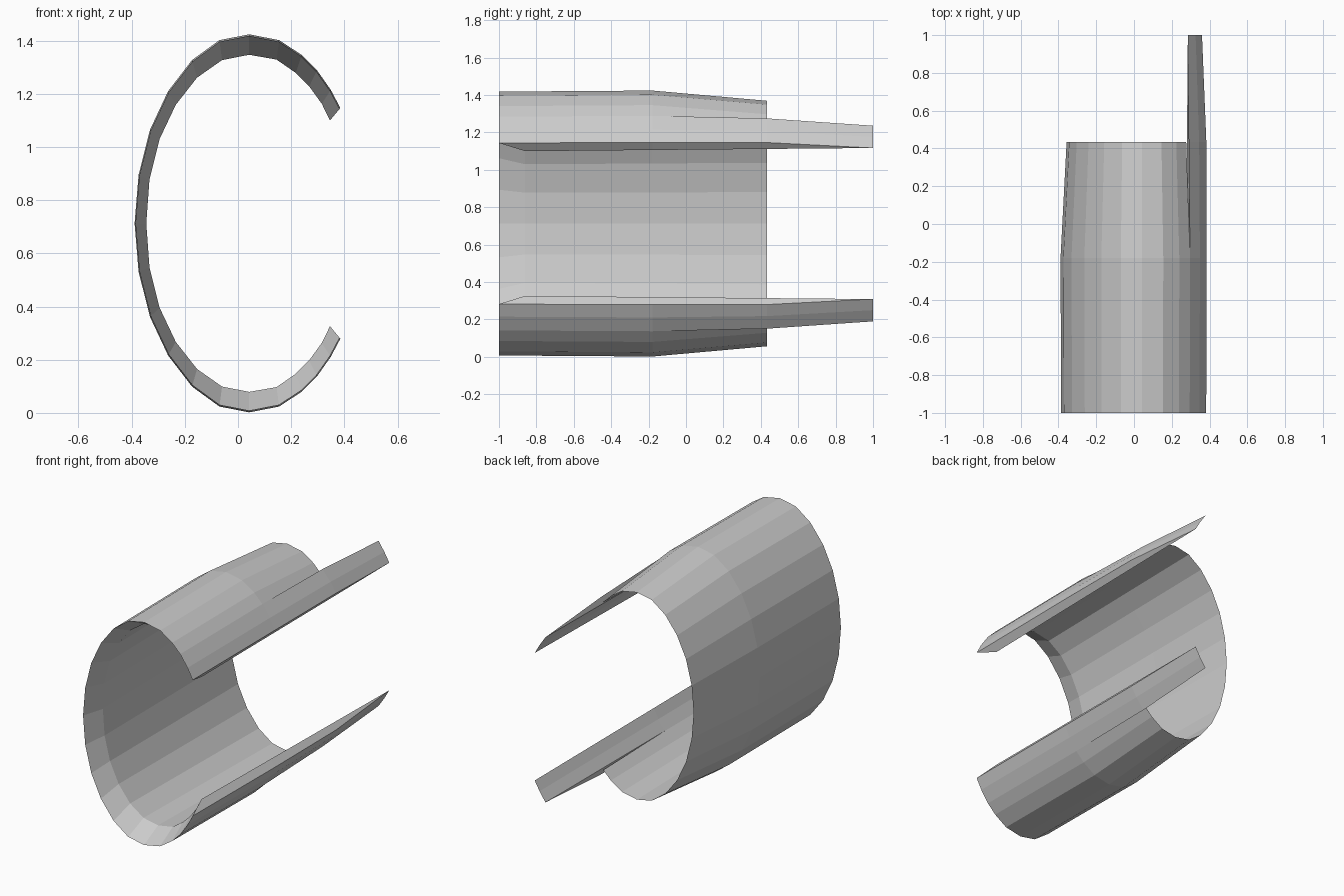
import bpy, bmesh

if "Cube" in bpy.data.objects:
    bpy.data.objects.remove(bpy.data.objects["Cube"])

MID = 0.713      # height of the mirror plane
CX = 0.03        # centre used for tapering
# Upper half profiles (x, z) from the open lip round to the closed side
OUTER = [(.385, 1.147), (.349, 1.215), (.297, 1.289), (.24, 1.346), (.155, 1.402),
         (.042, 1.424), (-.07, 1.402), (-.173, 1.327), (-.263, 1.21), (-.331, 1.065),
         (-.374, .895), (-.389, MID)]
INNER = [(.346, 1.10), (.315, 1.163), (.268, 1.228), (.217, 1.279), (.145, 1.329),
         (.042, 1.347), (-.06, 1.327), (-.154, 1.261), (-.234, 1.159), (-.295, 1.03),
         (-.333, .878), (-.345, MID)]
TAB_BACK = [(.36, 1.117), (.326, 1.176), (.285, 1.236)]
TAB_BEND = [(.383, 1.146), (.345, 1.208), (.29, 1.275)]
Y_FRONT, Y_LIP, Y_BEND, Y_END, Y_TAB = -1, -.86, -.18, .433, 1


def mirrored(half, shared=True):
    """Complete a half profile by reflecting it in height."""
    rest = half[:-1] if shared else half
    return half + [(x, 2 * MID - z) for x, z in reversed(rest)]


def scaled(profile, s):
    return [(CX + (x - CX) * s, MID + (z - MID) * s) for x, z in profile]


def lerp(a, b, t):
    return [(p[0] + (q[0] - p[0]) * t, p[1] + (q[1] - p[1]) * t) for p, q in zip(a, b)]


bm = bmesh.new()


def ring(profile, y):
    return [bm.verts.new((x, y, z)) for x, z in profile]


def bridge(rings, lo, hi):
    for a, b in zip(rings, rings[1:]):
        for i in range(lo, hi):
            bm.faces.new((a[i], a[i + 1], b[i + 1], b[i]))


outer, inner = mirrored(OUTER), mirrored(INNER)
end = scaled(outer, .923)
n = len(outer)
# Inner wall thins towards the sharp rear edge
mid_inner = lerp(inner, end, .526)
for i in range(3):
    p = lerp([INNER[i]], [TAB_BACK[i]], .366 if i < 2 else .42)[0]
    mid_inner[i] = p
    mid_inner[n - 1 - i] = (p[0], 2 * MID - p[1])

# Curved shell
front = ring(scaled(outer, .992), Y_FRONT)
bend = ring(outer, Y_BEND)
lip = ring(inner, Y_LIP)
inside = ring(mid_inner, Y_BEND)
back = ring(end, Y_END)
bridge([bend, front, lip, inside], 0, n - 1)
bridge([inside, back, bend], 2, n - 3)

# Two long tabs, split from the shell by narrow slits
for flip in (False, True):
    def side(half):
        return [(x, 2 * MID - z) for x, z in half] if flip else half
    ids = [n - 1, n - 2, n - 3] if flip else [0, 1, 2]
    ob = [bend[i] for i in ids]
    ib = [inside[i] for i in ids]
    knee = ring(side(TAB_BEND), Y_END)
    tip = ring(side(TAB_BACK), Y_TAB)
    bridge([ob, knee, tip, ib], 0, 2)
    e = ids[0]
    bm.faces.new((front[e], bend[e], inside[e], lip[e]))     # open lip
    bm.faces.new((ob[0], knee[0], tip[0], ib[0]))
    bm.faces.new((ob[2], knee[2], tip[2], ib[2]))            # slit walls
    bm.faces.new((ob[2], back[ids[2]], ib[2]))

bmesh.ops.remove_doubles(bm, verts=bm.verts, dist=1e-5)
bmesh.ops.recalc_face_normals(bm, faces=bm.faces)
mesh = bpy.data.meshes.new("open_shell")
bm.to_mesh(mesh)
bm.free()
obj = bpy.data.objects.new("open_shell", mesh)
bpy.context.collection.objects.link(obj)
